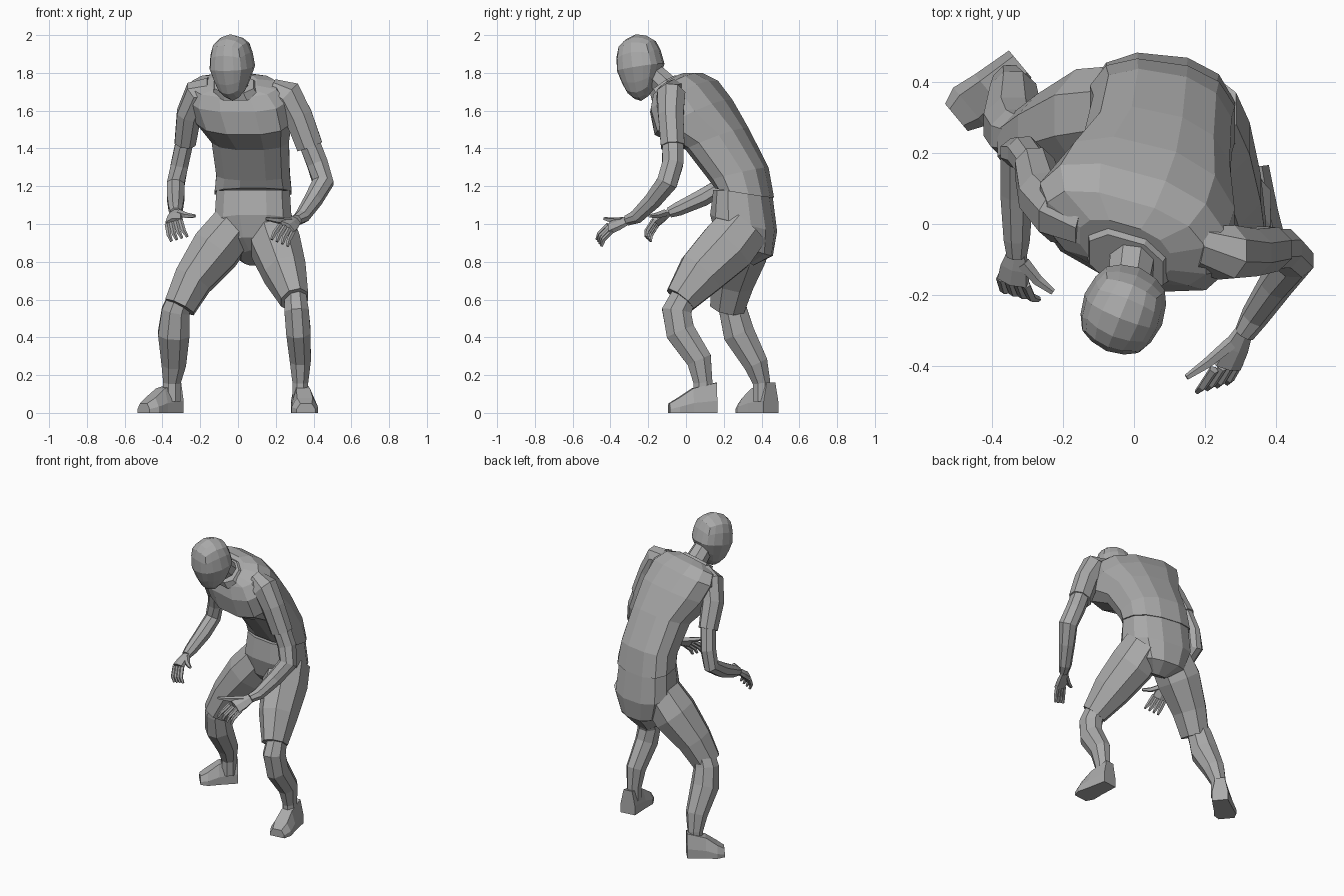
import bpy, bmesh, math
from mathutils import Vector, Matrix

startup_cube = bpy.data.objects.get("Cube")
if startup_cube:
    bpy.data.objects.remove(startup_cube)

# One plain grey for the whole figure
colour = (.4, .4, .4, 1)
grey = bpy.data.materials.new("plain grey")
grey.use_nodes = True
grey.diffuse_color = colour
grey.node_tree.nodes["Principled BSDF"].inputs["Base Color"].default_value = colour


def finish(name, bm):
    bmesh.ops.recalc_face_normals(bm, faces=bm.faces)
    mesh = bpy.data.meshes.new(name)
    bm.to_mesh(mesh)
    bm.free()
    mesh.materials.append(grey)
    part = bpy.data.objects.new(name, mesh)
    bpy.context.collection.objects.link(part)


def loft(name, rings):
    """Skin a list of point rings and cap both ends."""
    bm = bmesh.new()
    loops = [[bm.verts.new(point) for point in ring] for ring in rings]
    for lower, upper in zip(loops, loops[1:]):
        for i in range(len(lower)):
            bm.faces.new((lower[i - 1], lower[i], upper[i], upper[i - 1]))
    bm.faces.new(loops[0])
    bm.faces.new(loops[-1])
    finish(name, bm)


def circle(sides):
    angles = [math.tau * (i + .5) / sides for i in range(sides)]
    return [(math.cos(angle), math.sin(angle)) for angle in angles]


def limb(name, stations, depth=1, across=(1, 0, 0), sides=8):
    """Tube through stations of centre and half width; depth scales its other axis."""
    centres = [Vector(station[:3]) for station in stations]
    rings = []
    for i, centre in enumerate(centres):
        after = centres[min(i + 1, len(centres) - 1)]
        before = centres[max(i - 1, 0)]
        along = (after - before).normalized()
        side = Vector(across) - along * along.dot(Vector(across))
        side = side.normalized() * stations[i][3]
        front = along.cross(side) * depth
        rings.append([centre + side * c + front * s for c, s in circle(sides)])
    loft(name, rings)


def body(name, stations, sides=12):
    """Stations give half width, front y and z, back y and z."""
    rings = []
    for width, front_y, front_z, back_y, back_z in stations:
        front, back = Vector((0, front_y, front_z)), Vector((0, back_y, back_z))
        middle, half = (front + back) / 2, (back - front) / 2
        # The waist sits to the left and the shoulders twist, left side forward
        middle.x = min(.08, .5 - .3 * middle.z)
        twist = .25 * (middle.z - .6)
        ring = []
        for c, s in circle(sides):
            c, s = [math.copysign(abs(value) ** .8, value) for value in (c, s)]
            ring.append(middle + half * s + width * c * Vector((1, -twist, 0)))
        rings.append(ring)
    loft(name, rings)


# Torso
body("trouser_seat", [
    (.06, .22, .86, .36, .78),
    (.16, .16, .93, .46, .83),
    (.21, .13, 1.05, .48, .96),
    (.2, .15, 1.18, .45, 1.17)])
body("shirt", [
    (.21, .16, 1.19, .46, 1.14),
    (.2, .13, 1.23, .43, 1.3),
    (.21, .01, 1.39, .32, 1.51),
    (.26, -.15, 1.47, .23, 1.66),
    (.27, -.17, 1.59, .15, 1.76),
    (.23, -.15, 1.67, .07, 1.8),
    (.13, -.14, 1.7, 0, 1.8)])
body("collar", [
    (.13, -.17, 1.65, .02, 1.77),
    (.11, -.18, 1.69, -.04, 1.79)], sides=8)
limb("neck", [(0, -.07, 1.7, .07), (-.02, -.21, 1.83, .06)])

# Head: rounded block, narrowed to a chin
bm = bmesh.new()
bmesh.ops.create_cube(bm, size=2)
bmesh.ops.subdivide_edges(bm, edges=bm.edges, cuts=3, use_grid_fill=True)
for vert in bm.verts:
    point = vert.co.normalized() * .85 + vert.co * .13
    below = max(0, -point.z)
    narrow = 1 - .4 * below
    vert.co = (point.x * narrow, point.y * narrow - .2 * below, point.z)
size = Matrix.Diagonal((.12, .13, .18, 1))
yaw = Matrix.Rotation(math.radians(-22), 4, "Z")
nod = Matrix.Rotation(math.radians(9), 4, "X")
bm.transform(Matrix.Translation((-.03, -.24, 1.83)) @ yaw @ nod @ size)
finish("head", bm)

# Legs
limb("left_trouser_leg", [
    (.17, .31, .99, .13), (.2, .22, .88, .14),
    (.25, .08, .74, .12), (.3, -.03, .6, .08)], depth=1.15)
limb("right_trouser_leg", [
    (-.01, .31, 1, .13), (-.12, .29, .86, .14),
    (-.24, .25, .7, .11), (-.31, .22, .56, .09)], depth=1.1)
limb("left_shin", [
    (.3, 0, .64, .06), (.31, -.05, .54, .07), (.32, -.03, .43, .07),
    (.33, .07, .28, .06), (.33, .09, .16, .045), (.33, .09, .06, .045)], depth=1.2)
limb("right_shin", [
    (-.3, .24, .62, .07), (-.33, .25, .54, .08), (-.34, .28, .42, .09),
    (-.34, .37, .26, .07), (-.35, .4, .16, .05), (-.35, .4, .06, .05)])


def shoe(name, heel, toe):
    heel, toe = Vector(heel), Vector(toe)
    across = (toe - heel).normalized().cross(Vector((0, 0, 1)))
    rings = []
    for t, wide, high in ((0, .05, .16), (.5, .06, .13), (.8, .07, .08), (1, .05, .05)):
        half_section = [(wide, 0), (wide, high * .4), (wide * .6, high)]
        section = half_section + [(-x, z) for x, z in reversed(half_section)]
        rings.append([heel.lerp(toe, t) + across * x + Vector((0, 0, z)) for x, z in section])
    loft(name, rings)


shoe("left_shoe", heel=(.33, .16, 0), toe=(.36, -.09, 0))
shoe("right_shoe", heel=(-.32, .45, 0), toe=(-.5, .3, 0))

# Arms with short sleeves
limb("left_sleeve", [
    (.18, -.07, 1.7, .07), (.26, -.08, 1.68, .09),
    (.32, -.08, 1.57, .08), (.38, -.07, 1.41, .075)], depth=.9)
limb("right_sleeve", [
    (-.14, .01, 1.71, .07), (-.21, .03, 1.69, .08),
    (-.26, .08, 1.58, .07), (-.28, .16, 1.43, .06)], depth=1.1)
limb("left_arm", [
    (.37, -.07, 1.45, .06), (.42, -.07, 1.32, .06), (.45, -.1, 1.22, .06),
    (.4, -.17, 1.13, .05), (.34, -.26, 1.04, .04), (.31, -.31, 1.02, .03)])
limb("right_arm", [
    (-.28, .16, 1.45, .05), (-.31, .2, 1.31, .05), (-.33, .2, 1.21, .05),
    (-.33, .09, 1.14, .05), (-.33, -.04, 1.08, .04), (-.33, -.09, 1.06, .03)])


def hand(side, wrist, reach, row, curl):
    """Reach runs to the knuckles, row across them, curl on to the fingertips."""
    wrist, reach, row, curl = map(Vector, (wrist, reach, row, curl))
    knuckles = wrist + reach
    bend = reach.normalized() * .02
    limb(side + "_palm", [
        (*wrist, .03), (*(wrist + reach / 2), .045), (*knuckles, .05)], .5, row, 6)
    for i, finger in enumerate(("index", "middle", "ring", "little")):
        root = knuckles + row * (i / 3 - .5)
        tip = knuckles + curl + row * 1.2 * (i / 3 - .5)
        joint = (root + tip) / 2 + bend
        limb(f"{side}_{finger}_finger", [
            (*root, .014), (*joint, .013), (*tip, .008)], 1, row, 5)
    root, tip = wrist + reach * .3 - row * .3, knuckles - row * 1.6
    limb(side + "_thumb", [
        (*root, .02), (*((root + tip) / 2 + bend / 2), .016), (*tip, .009)], 1, curl, 5)


hand("left", wrist=(.31, -.3, 1.02), reach=(-.05, -.1, -.04),
     row=(.07, .02, -.03), curl=(-.04, -.06, -.08))
hand("right", wrist=(-.33, -.08, 1.07), reach=(-.01, -.08, -.06),
     row=(-.07, .02, -.02), curl=(.03, -.04, -.09))
